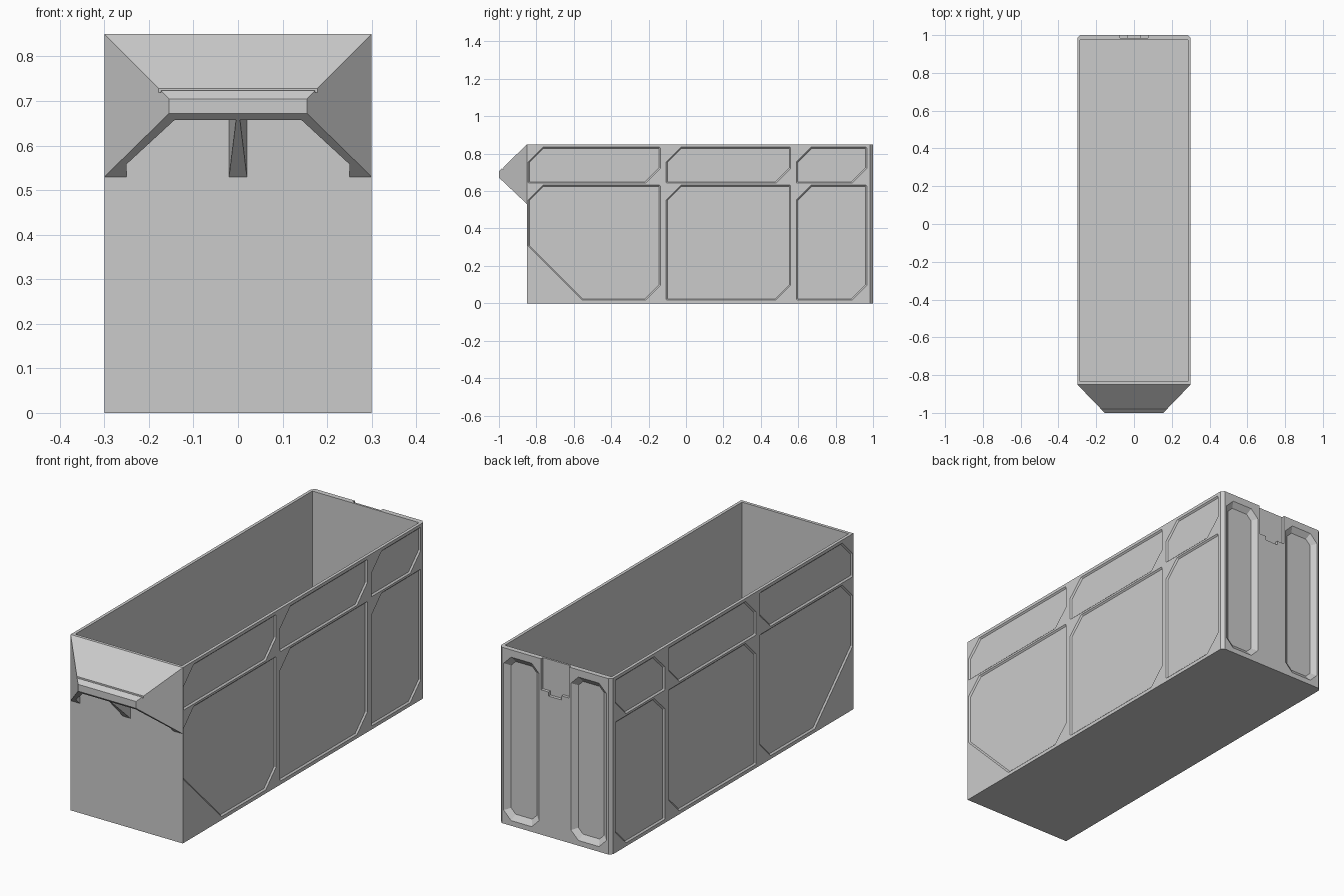
import bpy, bmesh

if "Cube" in bpy.data.objects:
    bpy.data.objects.remove(bpy.data.objects["Cube"])


def loft(name, loops):
    """Solid skinned through equal-length closed loops, capped at both ends."""
    bm = bmesh.new()
    rings = [[bm.verts.new(p) for p in loop] for loop in loops]
    n = len(rings[0])
    for a, b in zip(rings, rings[1:]):
        for i in range(n):
            j = (i + 1) % n
            bm.faces.new((a[i], a[j], b[j], b[i]))
    bm.faces.new(rings[0])
    bm.faces.new(rings[-1])
    bmesh.ops.recalc_face_normals(bm, faces=bm.faces)
    me = bpy.data.meshes.new(name)
    bm.to_mesh(me)
    bm.free()
    ob = bpy.data.objects.new(name, me)
    bpy.context.collection.objects.link(ob)
    return ob


def section(y, hw, z0, z1):
    """Upright rectangle across x at a given y."""
    return [(-hw, y, z0), (hw, y, z0), (hw, y, z1), (-hw, y, z1)]


def block(name, hw, y0, y1, z0, z1):
    return loft(name, [section(y0, hw, z0, z1), section(y1, hw, z0, z1)])


def cut(target, cutters):
    """Subtract the cutters from the target and remove them."""
    for c in cutters:
        c.hide_render = True
        m = target.modifiers.new("cut", "BOOLEAN")
        m.operation, m.solver, m.object = "DIFFERENCE", "EXACT", c
    dg = bpy.context.evaluated_depsgraph_get()
    me = bpy.data.meshes.new_from_object(target.evaluated_get(dg))
    target.modifiers.clear()
    target.data = me
    for c in cutters:
        bpy.data.objects.remove(c)


def chamfered(u0, u1, v0, v1, corners, inset):
    """Rectangle with cut corners (bl, br, tr, tl), inset evenly."""
    u0, u1, v0, v1 = u0 + inset, u1 - inset, v0 + inset, v1 - inset
    bl, br, tr, tl = [max(c - 0.586 * inset, 0.0015) for c in corners]
    return [(u0 + bl, v0), (u1 - br, v0), (u1, v0 + br), (u1, v1 - tr),
            (u1 - tr, v1), (u0 + tl, v1), (u0, v1 - tl), (u0, v0 + bl)]


def recess(place, rect, corners, depth, slope):
    """Cutter with sloping walls; place maps (u, v, depth) to space."""
    return loft("recess_cutter",
                [[place(u, v, d) for u, v in chamfered(*rect, corners, slope * d)]
                 for d in (-0.006, depth)])


# Tub: plan outline with chamfered rear corners
plan = [(-0.3, -0.85), (0.3, -0.85), (0.3, 0.985), (0.285, 1.0), (-0.285, 1.0), (-0.3, 0.985)]
tub = loft("bin_tub", [[(x, y, z) for x, y in plan] for z in (0, 0.85)])
cutters = [block("cavity", 0.285, -0.835, 0.975, 0.015, 0.9)]

# Side panels, two rows of three on each side
C, S = 0.08, 0.003
for s in (-1, 1):
    side = lambda u, v, d, s=s: (s * (0.3 - d), u, v)
    for k, (y0, y1) in enumerate([(-0.845, -0.137), (-0.107, 0.56), (0.59, 0.967)]):
        cutters.append(recess(side, (y0, y1, 0.642, 0.835), (S, C, S, C), 0.007, 1.0))
        cutters.append(recess(side, (y0, y1, 0.017, 0.632),
                              (0.29 if k == 0 else S, C, S, C), 0.007, 1.0))

# Tall rear recesses
for s in (-1, 1):
    back = lambda u, v, d, s=s: (s * u, 1.0 - d, v)
    cutters.append(recess(back, (0.085, 0.275, 0.025, 0.815), (0.04,) * 4, 0.02, 1.3))

# Rear notch that receives a neighbouring handle
cutters.append(block("notch", 0.075, 0.985, 1.05, 0.70, 0.9))
cutters.append(block("notch_pocket", 0.035, 0.985, 1.05, 0.68, 0.71))
cut(tub, cutters)

# Front handle: tapering hood, open underneath
hood = loft("front_handle", [section(-0.85, 0.3, 0.53, 0.85),
                             section(-1.0, 0.155, 0.672, 0.705)])
hollow = loft("hollow", [section(-0.84, 0.25, 0.4, 0.835),
                         section(-0.88, 0.25, 0.4, 0.798),
                         section(-0.985, 0.142, 0.4, 0.695)])
groove = block("groove", 0.4, -0.981, -0.976, 0.719, 0.8)
cut(hood, [hollow, groove])

# Support rib under the hood
loft("handle_rib", [section(-0.85, 0.02, 0.53, 0.822),
                    section(-0.984, 0.004, 0.66, 0.694)])
